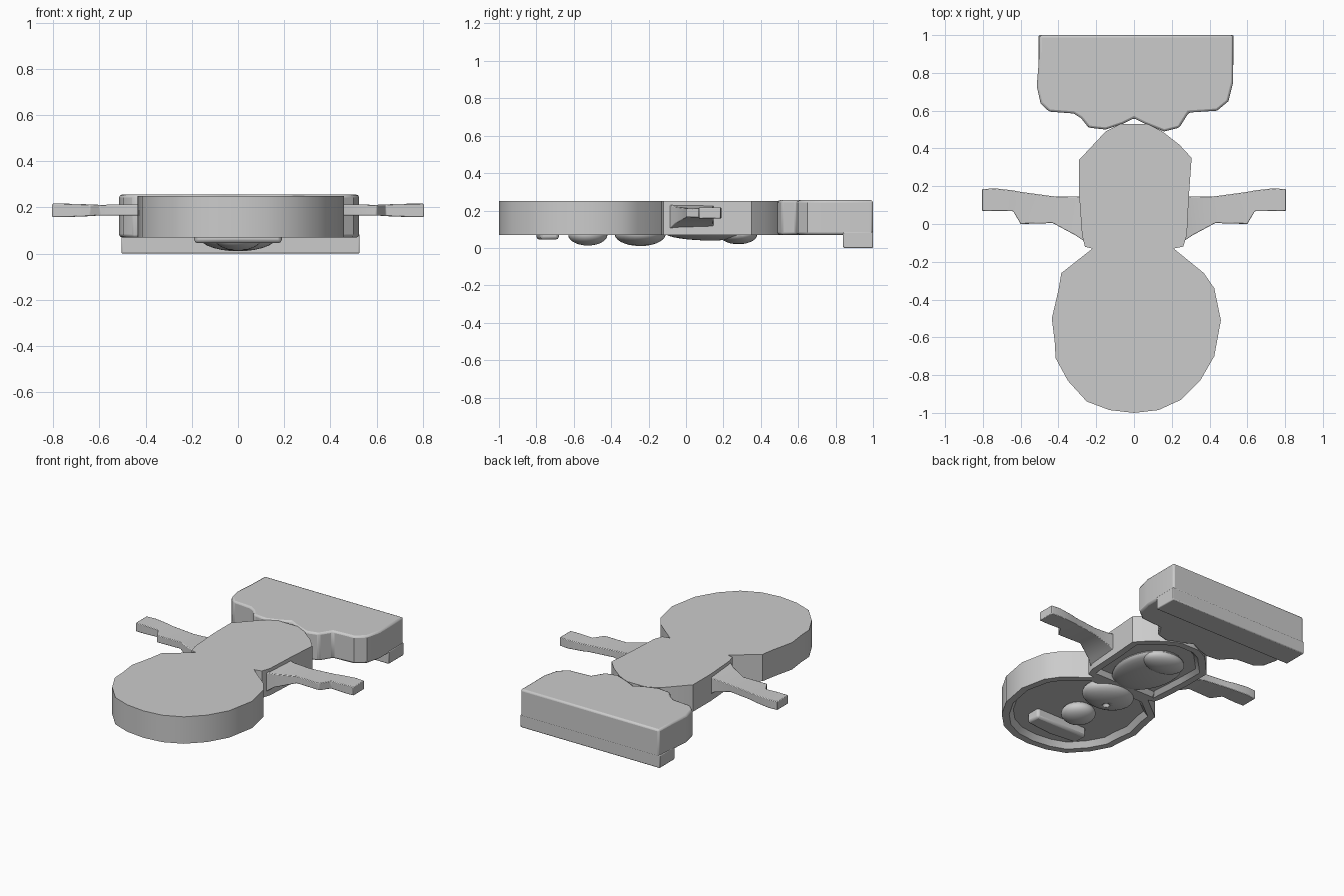
import bpy, bmesh

if "Cube" in bpy.data.objects:
    bpy.data.objects.remove(bpy.data.objects["Cube"])


def finish(name, bm, angle=0.6):
    bmesh.ops.recalc_face_normals(bm, faces=bm.faces[:])
    me = bpy.data.meshes.new(name)
    bm.to_mesh(me)
    bm.free()
    ob = bpy.data.objects.new(name, me)
    bpy.context.collection.objects.link(ob)
    bpy.ops.object.select_all(action='DESELECT')
    bpy.context.view_layer.objects.active = ob
    ob.select_set(True)
    bpy.ops.object.shade_smooth_by_angle(angle=angle)
    return ob


def slab(name, pts, z0, z1, recess=None):
    """Extruded outline; recess = (rim width, depth) cut into the underside."""
    bm = bmesh.new()
    base = bm.faces.new([bm.verts.new((x, y, z0)) for x, y in pts])
    r = bmesh.ops.extrude_face_region(bm, geom=[base], use_keep_orig=True)
    for v in r['geom']:
        if isinstance(v, bmesh.types.BMVert):
            v.co.z = z1
    bmesh.ops.recalc_face_normals(bm, faces=bm.faces[:])
    if recess:
        rim, depth = recess
        bmesh.ops.inset_region(bm, faces=[base], thickness=rim)
        bmesh.ops.inset_region(bm, faces=[base], thickness=0.025)
        for v in base.verts:
            v.co.z += depth
    return finish(name, bm)


def bevel(ob, width):
    m = ob.modifiers.new("soft_edges", 'BEVEL')
    m.width = width
    m.segments = 2
    m.limit_method = 'ANGLE'
    m.angle_limit = 0.7


def bump(name, loc, size):
    bm = bmesh.new()
    bmesh.ops.create_uvsphere(bm, u_segments=28, v_segments=14, radius=1)
    for v in bm.verts:
        v.co = [c * s + l for c, s, l in zip(v.co, size, loc)]
    return finish(name, bm)


def loft(name, sections):
    """Rectangular sections (x, y0, y1, z0, z1) joined along x."""
    bm = bmesh.new()
    rings = [[bm.verts.new((x, y, z)) for y, z in
              ((y0, z0), (y1, z0), (y1, z1), (y0, z1))]
             for x, y0, y1, z0, z1 in sections]
    for a, b in zip(rings, rings[1:]):
        for i in range(4):
            j = (i + 1) % 4
            bm.faces.new((a[i], a[j], b[j], b[i]))
    bm.faces.new(rings[0])
    bm.faces.new(rings[-1])
    return finish(name, bm)


# Head disc with a recessed face underneath
slab("head", [(0.21, -0.13), (0.37, -0.26), (0.425, -0.34), (0.46, -0.51),
              (0.425, -0.70), (0.35, -0.83), (0.25, -0.93), (0.13, -0.985),
              (0, -1), (-0.13, -0.985), (-0.25, -0.94), (-0.35, -0.83),
              (-0.415, -0.71), (-0.42, -0.62), (-0.435, -0.50),
              (-0.40, -0.35), (-0.385, -0.26), (-0.22, -0.13)],
     0.07, 0.25, (0.045, 0.035))

# Torso with a recessed front underneath
slab("torso", [(0.21, -0.13), (0.26, -0.12), (0.28, -0.06), (0.29, 0.14),
               (0.305, 0.35), (0.24, 0.42), (0.15, 0.49), (0.07, 0.53),
               (-0.07, 0.53), (-0.15, 0.49), (-0.29, 0.34), (-0.29, 0.15),
               (-0.275, -0.06), (-0.26, -0.12), (-0.22, -0.13)],
     0.07, 0.25, (0.045, 0.025))

# Foot block and its deeper rear ledge
foot = slab("foot_block", [(-0.50, 1), (-0.505, 0.85), (-0.515, 0.73),
                           (-0.495, 0.64), (-0.45, 0.595), (-0.32, 0.585),
                           (-0.28, 0.56), (-0.24, 0.51), (-0.15, 0.50),
                           (-0.06, 0.53), (0, 0.56), (0.06, 0.53),
                           (0.16, 0.49), (0.24, 0.51), (0.29, 0.59),
                           (0.44, 0.60), (0.50, 0.65), (0.525, 0.75),
                           (0.525, 1)], 0.07, 0.255)
bevel(foot, 0.012)
ledge = slab("foot_ledge", [(-0.505, 0.84), (0.527, 0.84), (0.527, 1), (-0.505, 1)],
             0.0, 0.085)
bevel(ledge, 0.006)

# Arms, flared at the shoulder and stepped at the hand
arm = loft("arms", [(0.25, -0.10, 0.15, 0.09, 0.235),
                    (0.31, -0.06, 0.145, 0.13, 0.22),
                    (0.43, 0.005, 0.147, 0.165, 0.213),
                    (0.60, 0.0, 0.17, 0.165, 0.211),
                    (0.64, 0.068, 0.178, 0.162, 0.213),
                    (0.74, 0.068, 0.189, 0.158, 0.216),
                    (0.805, 0.07, 0.184, 0.158, 0.216)])
arm.modifiers.new("mirror", 'MIRROR')
bevel(arm, 0.004)

# Raised features on the underside
snout = bump("large_face_bump", (0, -0.245, 0.075), (0.17, 0.137, 0.065))
bump("small_face_bump", (0, -0.525, 0.07), (0.105, 0.105, 0.057))
bump("belly_swell", (0, 0.13, 0.085), (0.19, 0.25, 0.045))
bump("belly_bump", (0, 0.28, 0.07), (0.14, 0.10, 0.05))
bar = slab("face_bar", [(-0.19, -0.78), (0, -0.80), (0.19, -0.78),
                        (0.19, -0.68), (0, -0.68), (-0.19, -0.68)], 0.045, 0.115)
bevel(bar, 0.015)

# Small dimple in the large bump
cutter = bump("dimple_cutter", (0, -0.265, 0.0), (0.025, 0.025, 0.035))
cutter.hide_render = True
cutter.hide_viewport = True
cut = snout.modifiers.new("dimple", 'BOOLEAN')
cut.operation = 'DIFFERENCE'
cut.object = cutter
